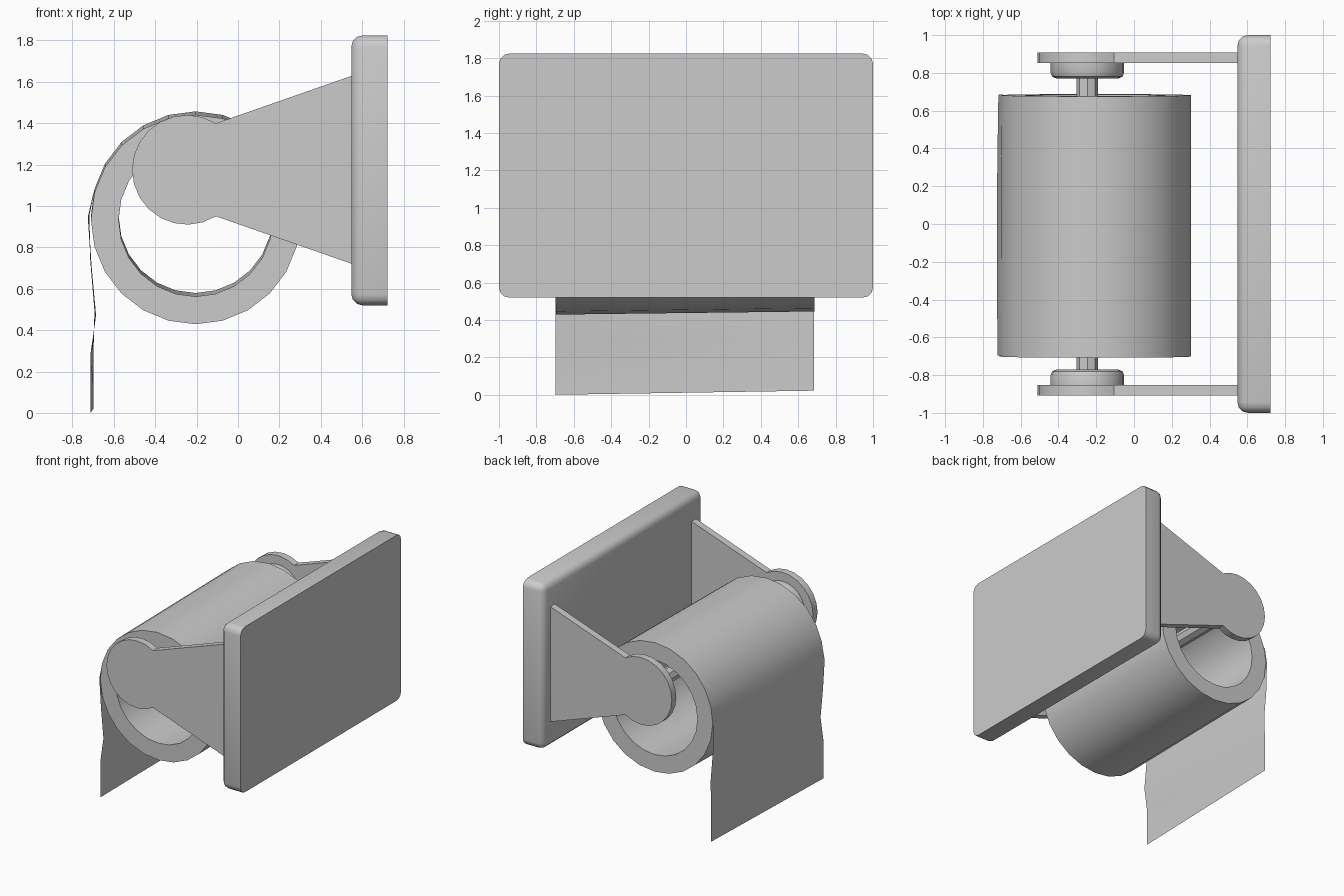
import bpy, bmesh
from math import sin, cos, pi, radians
from mathutils import Matrix, Vector

if "Cube" in bpy.data.objects:
    bpy.data.objects.remove(bpy.data.objects["Cube"])


def finish(bm, name, smooth=True):
    bmesh.ops.remove_doubles(bm, verts=bm.verts, dist=1e-5)
    bmesh.ops.recalc_face_normals(bm, faces=bm.faces)
    me = bpy.data.meshes.new(name)
    bm.to_mesh(me)
    bm.free()
    ob = bpy.data.objects.new(name, me)
    bpy.context.collection.objects.link(ob)
    if smooth:
        bpy.ops.object.select_all(action='DESELECT')
        ob.select_set(True)
        bpy.context.view_layer.objects.active = ob
        bpy.ops.object.shade_smooth_by_angle(angle=radians(35))
    return ob


def lathe(name, profile, centre, segs, closed=False, tilt=0):
    """Spin a (radius, y) profile about the y axis, then place it."""
    bm = bmesh.new()
    rings = [[bm.verts.new((r * sin(2 * pi * i / segs), y, r * cos(2 * pi * i / segs)))
              for i in range(segs)] for r, y in profile]
    pairs = list(zip(rings, rings[1:]))
    if closed:
        pairs.append((rings[-1], rings[0]))
    else:
        bm.faces.new(rings[0])
        bm.faces.new(rings[-1])
    for a, b in pairs:
        for i in range(segs):
            j = (i + 1) % segs
            bm.faces.new((a[i], a[j], b[j], b[i]))
    bm.transform(Matrix.Translation(centre) @ Matrix.Rotation(tilt, 4, 'X'))
    return finish(bm, name)


# wall plate: rounded everywhere except around the flat back
bm = bmesh.new()
bmesh.ops.create_cube(bm, size=1)
bm.transform(Matrix.Translation((0.635, 0, 1.172)) @ Matrix.Diagonal((0.175, 2, 1.305, 1)))
edges = [e for e in bm.edges if not all(v.co.x > 0.7 for v in e.verts)]
bmesh.ops.bevel(bm, geom=edges, offset=0.055, segments=3, profile=0.5, affect='EDGES')
finish(bm, "wall_plate")

# side arms with round ends, and the caps that hold the rod
PX, PZ = -0.247, 1.175
outline = [(0.56, 1.633)]
for k in range(17):
    a = radians(58 + 244 * k / 16)
    outline.append((PX + 0.265 * cos(a), PZ + 0.265 * sin(a)))
outline.append((0.56, 0.717))
for s, side in ((-1, "front"), (1, "back")):
    bm = bmesh.new()
    face = bm.faces.new([bm.verts.new((x, s * 0.852, z)) for x, z in outline])
    ext = bmesh.ops.extrude_face_region(bm, geom=[face], use_keep_orig=True)
    bmesh.ops.translate(bm, vec=Vector((0, s * 0.056, 0)),
                        verts=[g for g in ext["geom"] if isinstance(g, bmesh.types.BMVert)])
    finish(bm, side + "_arm")
    cap = [(0.195, 0.855), (0.195, 0.802), (0.186, 0.78), (0.163, 0.77)]
    lathe(side + "_cap", [(r, s * y) for r, y in cap], (PX, 0, PZ), 24)

# rod
lathe("rod", [(0.057, -0.775), (0.057, 0.775)], (PX, 0, PZ), 8)

# paper roll, hanging slightly tilted
TILT = radians(0.7)
RC = Vector((-0.205, -0.01, 0.943))
lathe("paper_roll", [(0.506, -0.692), (0.506, 0.692), (0.372, 0.692), (0.372, -0.692)],
      RC, 24, closed=True, tilt=TILT)

# loose sheet hanging from the roll: (x at front edge, x at back edge, z)
rows = [(-0.698, -0.698, 1.06), (-0.722, -0.718, 0.945), (-0.708, -0.714, 0.72),
        (-0.686, -0.694, 0.48), (-0.712, -0.698, 0.30), (-0.713, -0.698, 0.008)]
bm = bmesh.new()
cols = 8
grid = []
for n, (xa, xb, z) in enumerate(rows):
    row = []
    for c in range(cols + 1):
        t = c / cols
        bow = 0.006 * sin(pi * t) if n == 1 else 0
        row.append(bm.verts.new((xa + (xb - xa) * t - bow, -0.697 + 1.382 * t,
                                 z - 0.008 + 0.022 * t)))
    grid.append(row)
for a, b in zip(grid, grid[1:]):
    for c in range(cols):
        bm.faces.new((a[c], a[c + 1], b[c + 1], b[c]))
finish(bm, "loose_sheet")
